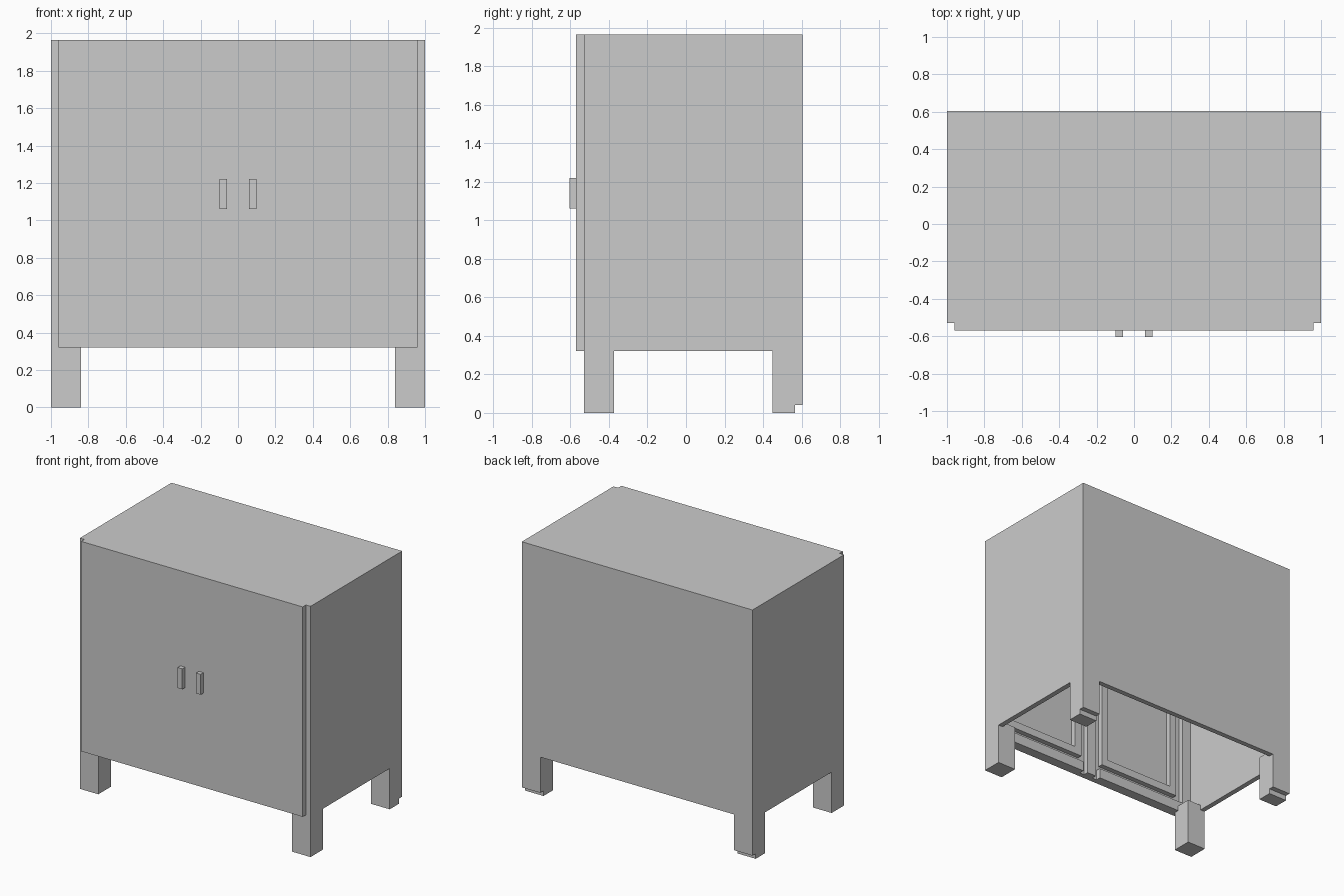
import bpy, bmesh

if "Cube" in bpy.data.objects:
    bpy.data.objects.remove(bpy.data.objects["Cube"])

T = 0.04                 # board thickness
TOP, BASE = 1.965, 0.32  # cabinet top and underside
FRONT, BACK = -0.53, 0.605


def boxes(name, spans):
    """One object made from (x0, x1, y0, y1, z0, z1) boxes."""
    bm = bmesh.new()
    for x0, x1, y0, y1, z0, z1 in spans:
        for v in bmesh.ops.create_cube(bm, size=1)["verts"]:
            v.co = (x1 if v.co.x > 0 else x0,
                    y1 if v.co.y > 0 else y0,
                    z1 if v.co.z > 0 else z0)
    return finish(name, bm)


def finish(name, bm):
    bmesh.ops.recalc_face_normals(bm, faces=bm.faces)
    mesh = bpy.data.meshes.new(name)
    bm.to_mesh(mesh)
    bm.free()
    ob = bpy.data.objects.new(name, mesh)
    bpy.context.collection.objects.link(ob)
    return ob


def mirror_x(ob):
    ob.modifiers.new("mirror", "MIRROR").use_axis[0] = True
    return ob


def border(x0, x1, y0, y1, z0, z1, w):
    """Four boxes forming a rectangular border of width w."""
    return [(x0, x0 + w, y0, y1, z0, z1), (x1 - w, x1, y0, y1, z0, z1),
            (x0 + w, x1 - w, y0, y1, z0, z0 + w),
            (x0 + w, x1 - w, y0, y1, z1 - w, z1)]


# Carcass: top and side boards
boxes("top_board", [(-1 + T, 1 - T, FRONT, BACK - T, TOP - T, TOP)])
mirror_x(boxes("side_boards", [(1 - T, 1, FRONT, BACK - T, BASE, TOP)]))

# Back board, stepped down over the rear legs
bm = bmesh.new()
outline = [(-1, TOP), (-1, T), (-0.84, T), (-0.84, BASE),
           (0.84, BASE), (0.84, T), (1, T), (1, TOP)]
face = bm.faces.new([bm.verts.new((x, BACK, z)) for x, z in outline])
ext = bmesh.ops.extrude_face_region(bm, geom=[face])
bmesh.ops.translate(bm, vec=(0, -T, 0),
                    verts=[g for g in ext["geom"] if isinstance(g, bmesh.types.BMVert)])
finish("back_board", bm)

# Legs
mirror_x(boxes("front_legs", [(0.84, 1, FRONT, -0.375, 0, BASE + T)]))
mirror_x(boxes("rear_legs", [(0.84, 1, 0.45, BACK - T, 0, BASE + T)]))

# Door front, with the face frame and raised borders on its inner side
boxes("door_front", [(-1 + T, 1 - T, FRONT - T, FRONT, BASE, TOP)])
mirror_x(boxes("inner_face_frame",
               border(0, 1 - T, FRONT, FRONT + T, BASE, TOP - T, 0.08)[1:]
               + [(0, 0.04, FRONT, FRONT + T, BASE, TOP - T)]))
mirror_x(boxes("inner_door_borders",
               border(0.10, 0.82, FRONT, FRONT + T, 0.44, 1.85, 0.06)))

# Handles
mirror_x(boxes("handles", [(0.06, 0.10, FRONT - 2 * T + 0.005, FRONT - T, 1.06, 1.22)]))
